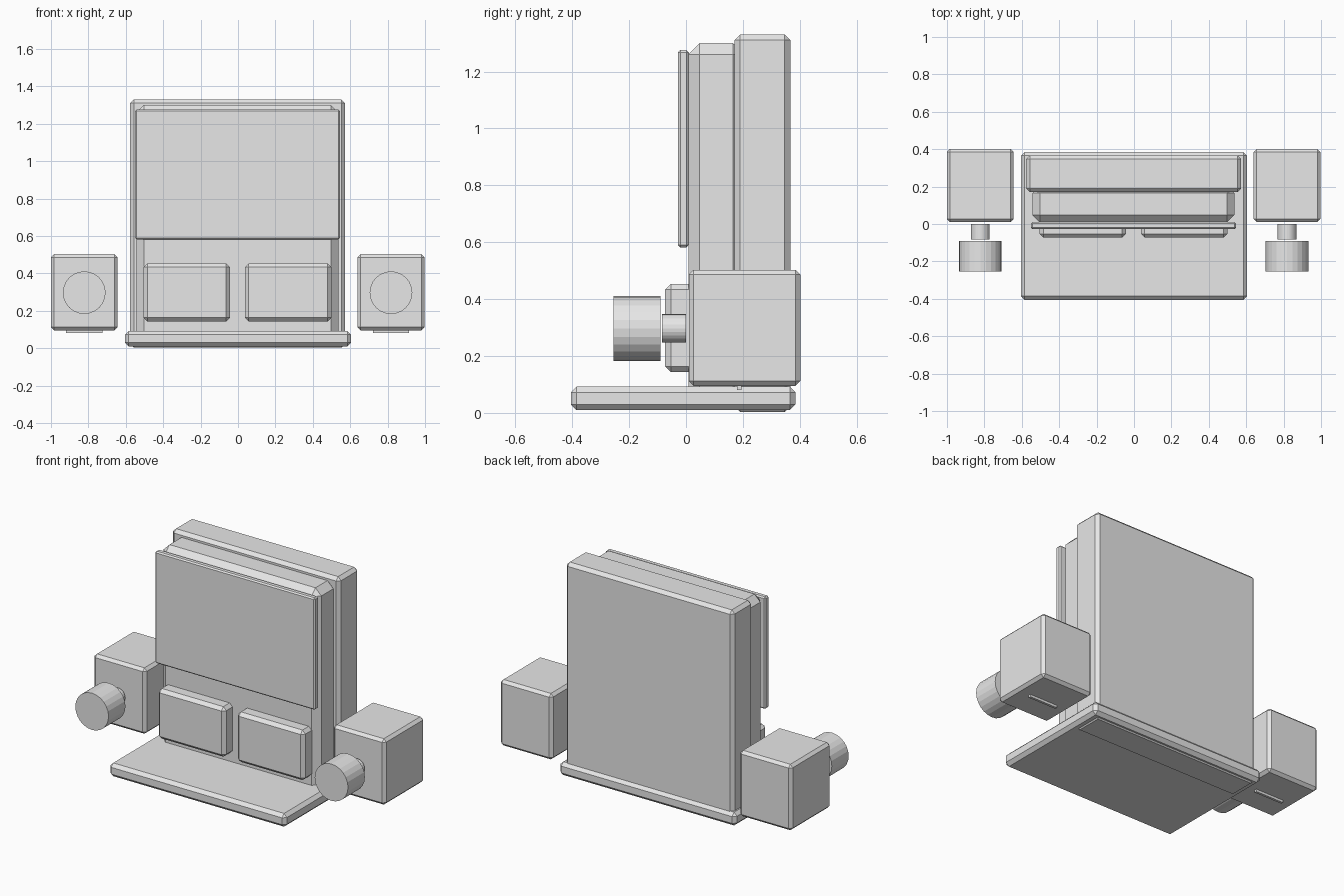
import bpy
import bmesh
from math import pi
from mathutils import Matrix, Vector

cube = bpy.data.objects.get("Cube")
if cube:
    bpy.data.objects.remove(cube, do_unlink=True)

# Single grey finish
grey = bpy.data.materials.new("plain_grey")
grey.use_nodes = True
grey.diffuse_color = (0.8, 0.8, 0.8, 1)
grey.node_tree.nodes["Principled BSDF"].inputs["Base Color"].default_value = (0.8, 0.8, 0.8, 1)


def finish(name, bm):
    mesh = bpy.data.meshes.new(name)
    bm.to_mesh(mesh)
    bm.free()
    mesh.materials.append(grey)
    obj = bpy.data.objects.new(name, mesh)
    bpy.context.collection.objects.link(obj)
    return obj


def box(name, x, y, z, chamfer=0.0):
    """Box spanning the (min, max) ranges, with flat chamfered edges."""
    low, high = Vector((x[0], y[0], z[0])), Vector((x[1], y[1], z[1]))
    bm = bmesh.new()
    size = Matrix.Diagonal((*(high - low), 1))
    bmesh.ops.create_cube(bm, size=1, matrix=Matrix.Translation((low + high) / 2) @ size)
    if chamfer:
        bmesh.ops.bevel(bm, geom=bm.edges[:], offset=chamfer, segments=1,
                        affect='EDGES', clamp_overlap=True)
    return finish(name, bm)


def rod(name, x, z, y, radius):
    """Faceted cylinder lying along y."""
    bm = bmesh.new()
    place = Matrix.Translation((x, sum(y) / 2, z)) @ Matrix.Rotation(pi / 2, 4, 'X')
    bmesh.ops.create_cone(bm, cap_ends=True, segments=24, radius1=radius,
                          radius2=radius, depth=y[1] - y[0], matrix=place)
    return finish(name, bm)


# Base and upright slabs
box("base_plate", (-0.605, 0.605), (-0.405, 0.385), (0.01, 0.092), 0.02)
box("back_panel", (-0.577, 0.573), (0.17, 0.367), (0.003, 1.33), 0.02)
box("main_body", (-0.543, 0.537), (0.008, 0.205), (0.03, 1.3), 0.04)
box("front_screen", (-0.55, 0.545), (-0.028, 0.01), (0.582, 1.275), 0.008)

# Raised pads below the screen
for side, x in (("right", (-0.505, -0.043)), ("left", (0.037, 0.499))):
    box(side + "_pad", x, (-0.073, 0.03), (0.143, 0.453), 0.02)

# Side units with knobs
for side, x in (("right", -0.822), ("left", 0.818)):
    box(side + "_side_box", (x - 0.179, x + 0.179), (0.01, 0.402), (0.095, 0.503), 0.017)
    box(side + "_lower_strip", (x - 0.097, x + 0.097), (0.18, 0.195), (0.08, 0.1))
    rod(side + "_shaft", x, 0.297, (-0.084, 0.0), 0.05)
    rod(side + "_knob", x, 0.297, (-0.255, -0.09), 0.114)
